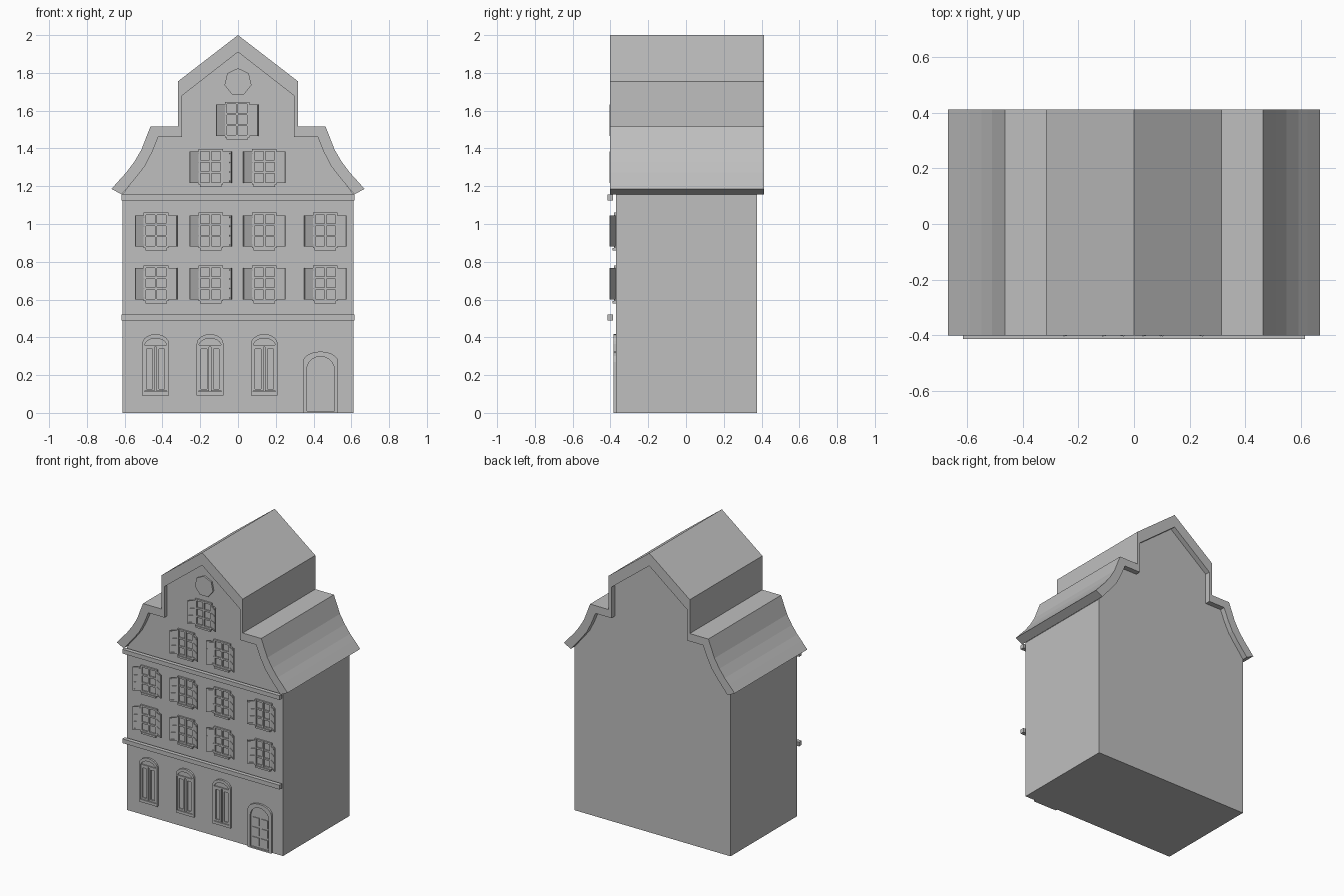
import bpy, bmesh, math
from mathutils import Matrix

if "Cube" in bpy.data.objects:
    bpy.data.objects.remove(bpy.data.objects["Cube"])

stone = bpy.data.materials.new("plain grey")
stone.diffuse_color = (0.52, 0.52, 0.52, 1)
stone.use_nodes = True
stone.node_tree.nodes["Principled BSDF"].inputs["Base Color"].default_value = stone.diffuse_color


def finish(name, bm):
    bmesh.ops.recalc_face_normals(bm, faces=bm.faces)
    me = bpy.data.meshes.new(name)
    bm.to_mesh(me)
    bm.free()
    me.materials.append(stone)
    ob = bpy.data.objects.new(name, me)
    bpy.context.collection.objects.link(ob)
    return ob


def add_prism(bm, pts, y0, y1):
    """Outline in x/z extruded along y."""
    a = [bm.verts.new((x, y0, z)) for x, z in pts]
    b = [bm.verts.new((x, y1, z)) for x, z in pts]
    bm.faces.new(a)
    bm.faces.new(b[::-1])
    for i in range(len(pts)):
        j = (i + 1) % len(pts)
        bm.faces.new((a[i], b[i], b[j], a[j]))
    return a + b


def add_box(bm, x0, x1, y0, y1, z0, z1):
    return add_prism(bm, [(x0, z0), (x1, z0), (x1, z1), (x0, z1)], y0, y1)


def add_band(bm, outer, inner, y0, y1, closed=False):
    """Strip between two matching outlines, extruded along y."""
    rings = [[bm.verts.new((x, y, z)) for x, z in line]
             for line, y in ((outer, y0), (inner, y0), (inner, y1), (outer, y1))]
    n = len(outer)
    for i in range(n if closed else n - 1):
        j = (i + 1) % n
        for k in range(4):
            r, s = rings[k], rings[(k + 1) % 4]
            bm.faces.new((r[i], r[j], s[j], s[i]))
    if not closed:
        for i in (0, n - 1):
            bm.faces.new([r[i] for r in rings])


def arch(cx, half, base, spring, top, n=10):
    """Round-headed opening outline."""
    curve = [(cx + half * math.cos(math.pi * i / n),
              spring + (top - spring) * math.sin(math.pi * i / n)) for i in range(n + 1)]
    return [(cx - half, base), (cx + half, base)] + curve


def mirrored(half):
    """Left half outline ending on the ridge -> whole outline."""
    return half + [(-x, z) for x, z in half[-2::-1]]


WALL = -0.37

# House body with the stepped, curved gable
inner = mirrored([(-0.615, 1.157), (-0.575, 1.204), (-0.535, 1.252), (-0.492, 1.308),
                  (-0.455, 1.38), (-0.422, 1.46), (-0.296, 1.46), (-0.296, 1.68), (0, 1.91)])
outer = mirrored([(-0.67, 1.185), (-0.625, 1.236), (-0.592, 1.272), (-0.55, 1.328),
                  (-0.512, 1.392), (-0.464, 1.515), (-0.318, 1.515), (-0.318, 1.755), (0, 2.0)])
bm = bmesh.new()
add_prism(bm, [(-0.612, 0)] + [(max(-0.612, min(0.612, x)), z) for x, z in inner]
          + [(0.612, 0)], WALL, 0.375)
finish("house_body", bm)

# Roof shell
bm = bmesh.new()
add_band(bm, outer, inner, -0.402, 0.412)
finish("roof", bm)

# Two string courses across the front
for name, z in (("lower_cornice", 0.49), ("upper_cornice", 1.125)):
    bm = bmesh.new()
    add_box(bm, -0.617, 0.617, -0.415, -0.386, z, z + 0.03)
    finish(name, bm)


def shuttered_window(cx, z):
    # Frame with glazing bars, two columns by three rows
    bm = bmesh.new()
    w, z0, z1 = 0.065, z + 0.012, z + 0.2
    add_box(bm, cx - w, cx + w, WALL - 0.002, WALL + 0.01, z0, z1)
    for x in (-w, -0.006, w - 0.012):
        add_box(bm, cx + x, cx + x + 0.012, WALL - 0.012, WALL, z0, z1)
    for i in range(4):
        zz = z0 + i * (z1 - z0 - 0.012) / 3
        add_box(bm, cx - w, cx + w, WALL - 0.011, WALL, zz, zz + 0.012)
    finish("window_frame", bm)
    # Sill
    bm = bmesh.new()
    add_box(bm, cx - 0.057, cx + 0.057, WALL - 0.018, WALL, z, z + 0.013)
    finish("window_sill", bm)
    # Half-open shutters with battens
    for side in (-1, 1):
        bm = bmesh.new()
        add_box(bm, 0, 0.06, -0.008, 0, z + 0.02, z + 0.186)
        for k in (0.025, 0.075, 0.125, 0.173):
            add_box(bm, 0.008, 0.052, -0.011, -0.008, z + k, z + k + 0.007)
        bm.transform(Matrix.Rotation(math.radians(-29), 4, 'Z'))
        bm.transform(Matrix.Diagonal((side, 1, 1, 1)))
        bm.transform(Matrix.Translation((cx + side * 0.06, WALL, 0)))
        finish("window_shutter", bm)


for z in (0.58, 0.86):
    for cx in (-0.434, -0.145, 0.14, 0.463):
        shuttered_window(cx, z)
for cx in (-0.145, 0.14):
    shuttered_window(cx, 1.197)
shuttered_window(-0.005, 1.447)

# Round-headed ground floor windows
for cx in (-0.436, -0.148, 0.139):
    bm = bmesh.new()
    add_band(bm, arch(cx, 0.071, 0.093, 0.365, 0.417),
             arch(cx, 0.06, 0.112, 0.352, 0.395), -0.384, WALL, True)
    add_prism(bm, arch(cx, 0.062, 0.11, 0.352, 0.396), WALL - 0.003, WALL + 0.01)
    add_box(bm, cx - 0.06, cx + 0.06, -0.381, WALL, 0.35, 0.36)
    for side in (-1, 1):
        x0, x1 = sorted((cx + side * 0.005, cx + side * 0.06))
        add_band(bm, [(x0, 0.115), (x1, 0.115), (x1, 0.35), (x0, 0.35)],
                 [(x0 + 0.012, 0.127), (x1 - 0.012, 0.127),
                  (x1 - 0.012, 0.338), (x0 + 0.012, 0.338)], -0.381, WALL, True)
    finish("ground_window", bm)

# Front door, surround and threshold
dx = 0.437
bm = bmesh.new()
add_band(bm, arch(dx, 0.093, 0, 0.27, 0.325), arch(dx, 0.073, 0.008, 0.23, 0.298),
         -0.384, WALL, True)
finish("door_surround", bm)
bm = bmesh.new()
add_prism(bm, arch(dx, 0.073, 0.008, 0.23, 0.298), WALL - 0.003, WALL + 0.01)
for side in (-1, 1):
    for z in (0.025, 0.095, 0.165):
        x0, x1 = sorted((dx + side * 0.008, dx + side * 0.06))
        add_box(bm, x0, x1, WALL - 0.008, WALL, z, z + 0.055)
finish("door", bm)
bm = bmesh.new()
add_box(bm, dx - 0.075, dx + 0.075, -0.385, WALL, 0, 0.01)
finish("door_threshold", bm)

# Seven-sided attic window
ring = lambda r: [(r * math.cos(math.pi / 2 + k * math.tau / 7),
                   1.752 + r * math.sin(math.pi / 2 + k * math.tau / 7)) for k in range(7)]
bm = bmesh.new()
add_prism(bm, ring(0.073), WALL - 0.012, WALL)
finish("attic_window", bm)
